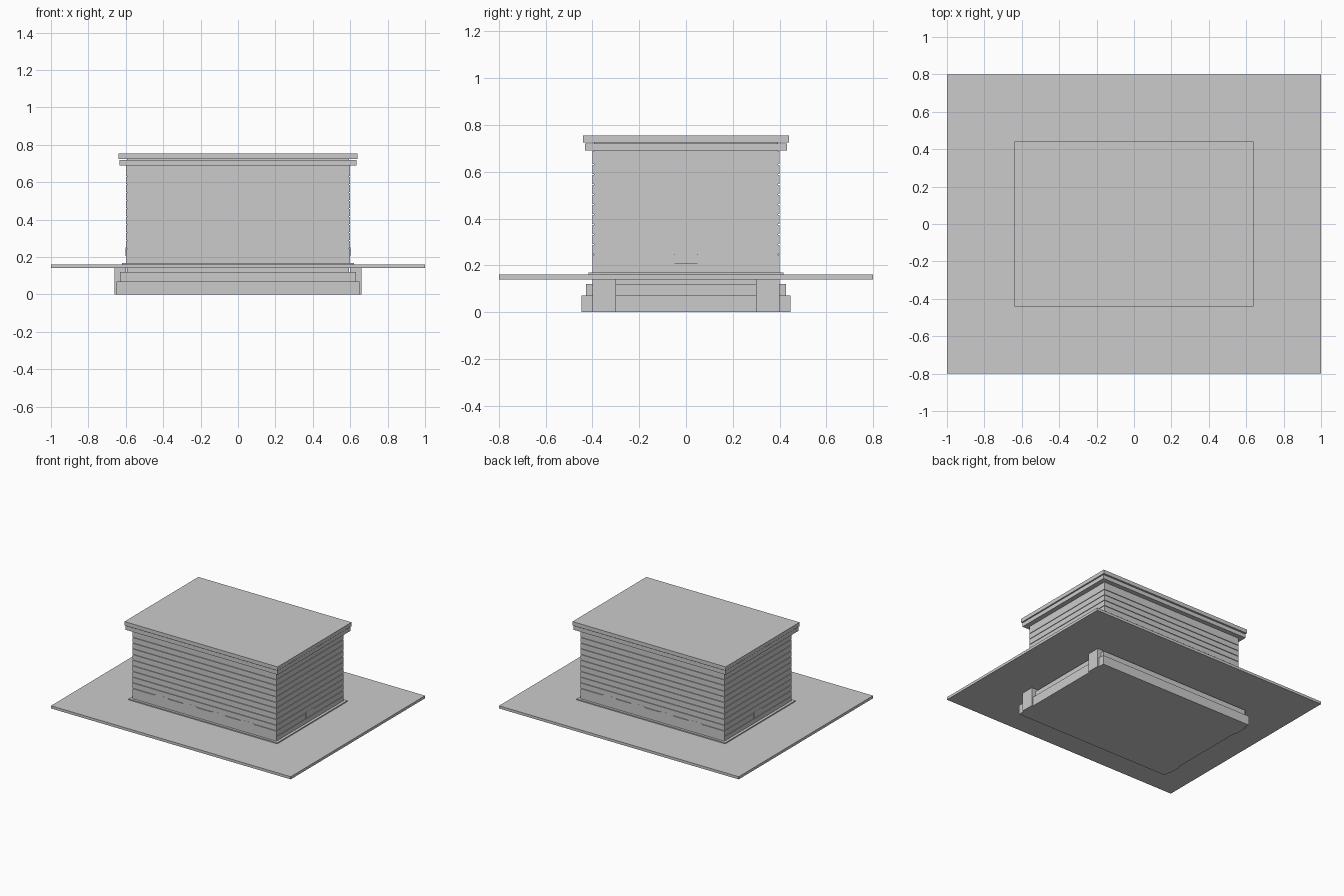
import bpy, bmesh
from mathutils import Matrix, Vector

if "Cube" in bpy.data.objects:
    bpy.data.objects.remove(bpy.data.objects["Cube"])


def boxes(name, specs):
    """One object made of boxes given as (x0, x1, y0, y1, z0, z1)."""
    bm = bmesh.new()
    for x0, x1, y0, y1, z0, z1 in specs:
        m = Matrix.Translation(((x0 + x1) / 2, (y0 + y1) / 2, (z0 + z1) / 2))
        m = m @ Matrix.Diagonal((x1 - x0, y1 - y0, z1 - z0, 1))
        bmesh.ops.create_cube(bm, size=1, matrix=m)
    mesh = bpy.data.meshes.new(name)
    bm.to_mesh(mesh)
    bm.free()
    obj = bpy.data.objects.new(name, mesh)
    bpy.context.collection.objects.link(obj)
    return obj


def block(name, hx, hy, z0, z1):
    return boxes(name, [(-hx, hx, -hy, hy, z0, z1)])


# Stepped foundation with end piers
block("foundation_plinth", 0.65, 0.448, 0.0, 0.07)
block("foundation_step", 0.63, 0.428, 0.07, 0.12)
piers = []
for sx in (-1, 1):
    for sy in (-1, 1):
        xs = sorted((0.60 * sx, 0.66 * sx))
        ys = sorted((0.30 * sy, 0.40 * sy))
        piers.append((*xs, *ys, 0.0, 0.14))
boxes("foundation_piers", piers)

# Broad platform and low skirting
block("platform", 1.0, 0.8, 0.14, 0.16)
block("base_moulding", 0.62, 0.418, 0.16, 0.168)

# Wall core, reaching down to the foundation
block("wall_core", 0.594, 0.394, 0.12, 0.735)

# Horizontal cladding boards with narrow shadow gaps
PITCH, GAP, T = 0.0428, 0.004, 0.008
levels = [0.205 + PITCH * k for k in range(11)]
long_edges = [0.166] + levels[1:] + [0.692]
end_edges = [0.166] + levels + [0.692]
long_boards, end_boards = [], []
for s in (-1, 1):
    for a, b in zip(long_edges, long_edges[1:]):
        ys = sorted((s * 0.40, s * (0.40 - T)))
        long_boards.append((-0.60, 0.60, *ys, a, b - GAP))
    for a, b in zip(end_edges, end_edges[1:]):
        xs = sorted((s * 0.60, s * (0.60 - T)))
        end_boards.append((*xs, -0.392, 0.392, a, b - GAP))
boxes("long_wall_boards", long_boards)
boxes("end_wall_boards", end_boards)

# Small flush vents low in the walls
vents = []
for s in (-1, 1):
    ys = sorted((s * 0.39, s * 0.4005))
    vents += [(c - 0.057, c + 0.057, *ys, 0.205, 0.252) for c in (-0.36, -0.12, 0.12, 0.36)]
    xs = sorted((s * 0.59, s * 0.6005))
    vents.append((*xs, -0.05, 0.05, 0.205, 0.252))
boxes("wall_vents", vents)

# Two-tier cornice and flat roof
block("cornice", 0.634, 0.432, 0.69, 0.72)
block("roof_slab", 0.639, 0.44, 0.725, 0.754)
